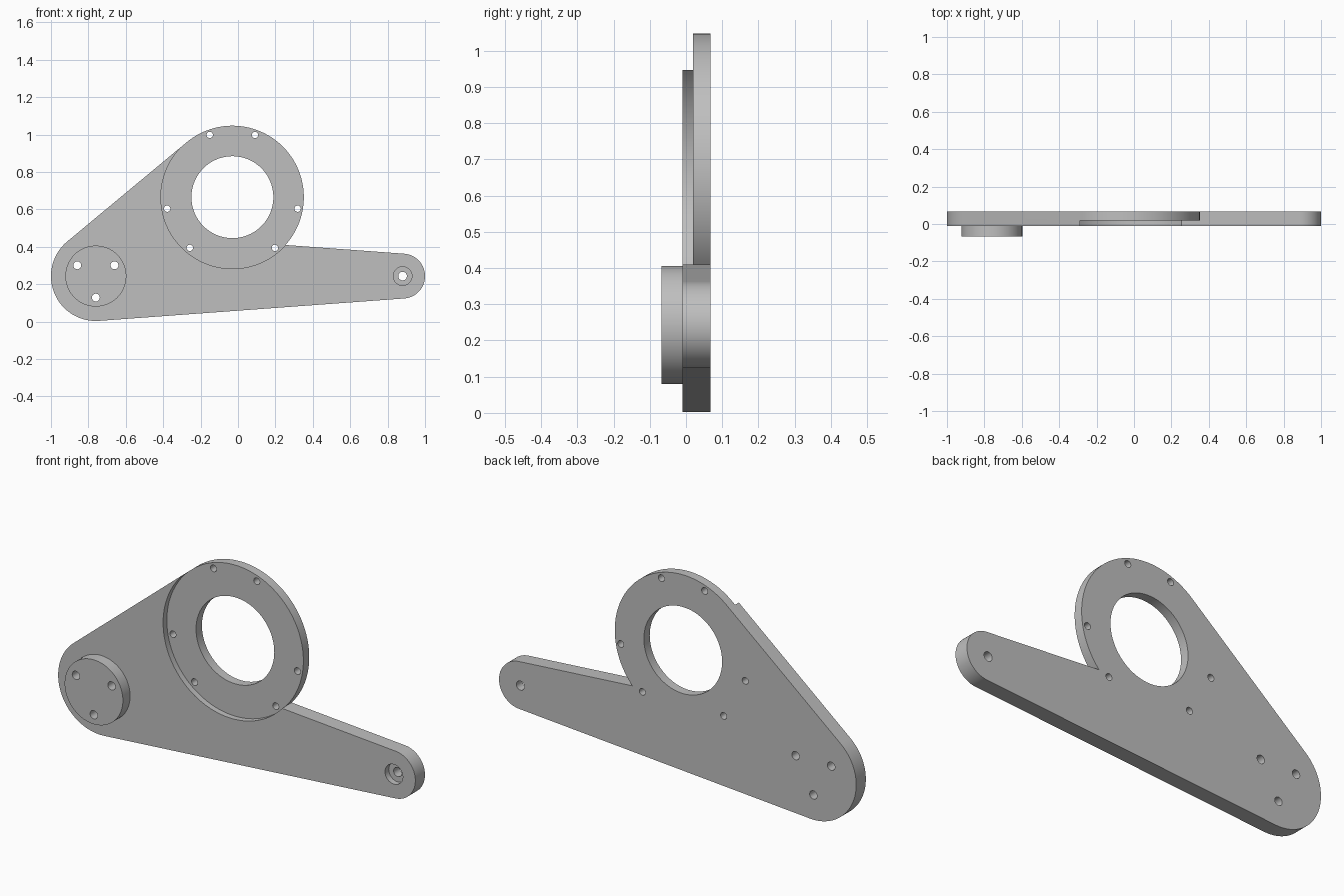
import bpy, bmesh
from math import sin, cos, pi, acos, atan2, hypot, radians

cube = bpy.data.objects.get("Cube")
if cube:
    bpy.data.objects.remove(cube, do_unlink=True)

grey = bpy.data.materials.new("plain_grey")
grey.use_nodes = True
grey.diffuse_color = (0.52, 0.52, 0.52, 1)
grey.node_tree.nodes["Principled BSDF"].inputs["Base Color"].default_value = (0.52, 0.52, 0.52, 1)

# Main layout: centre x, centre z, radius
PIVOT = (-0.76, 0.243, 0.24)
TIP = (0.88, 0.243, 0.12)
RING = (-0.03, 0.665, 0.382)
FRONT, BACK, RECESS, BOSS = -0.01, 0.067, 0.02, -0.068


def arc(c, a0, a1, n):
    return [(c[0] + c[2] * cos(a0 + (a1 - a0) * i / n),
             c[1] + c[2] * sin(a0 + (a1 - a0) * i / n)) for i in range(n + 1)]


def circle(x, z, r, n=48):
    return arc((x, z, r), 0, 2 * pi, n)[:-1]


def prism(name, points, y0, y1):
    bm = bmesh.new()
    face = bm.faces.new([bm.verts.new((x, y0, z)) for x, z in points])
    new = bmesh.ops.extrude_face_region(bm, geom=[face])["geom"]
    bmesh.ops.translate(bm, vec=(0, y1 - y0, 0),
                        verts=[v for v in new if isinstance(v, bmesh.types.BMVert)])
    bmesh.ops.recalc_face_normals(bm, faces=bm.faces)
    mesh = bpy.data.meshes.new(name)
    bm.to_mesh(mesh)
    bm.free()
    mesh.materials.append(grey)
    obj = bpy.data.objects.new(name, mesh)
    bpy.context.collection.objects.link(obj)
    return obj


def combine(target, tool, operation):
    tool.hide_render = True
    mod = target.modifiers.new("combine", "BOOLEAN")
    mod.operation, mod.solver, mod.object = operation, "EXACT", tool
    bpy.context.view_layer.objects.active = target
    bpy.ops.object.modifier_apply(modifier=mod.name)
    bpy.data.objects.remove(tool, do_unlink=True)


def bore(x, z, r, y0=-0.2, y1=0.2, n=32):
    combine(plate, prism("bore_cutter", circle(x, z, r, n), y0, y1), "DIFFERENCE")


def tangent(a, b):
    """Direction from a to b, and angle off it of the outer tangent points."""
    dx, dz = b[0] - a[0], b[1] - a[1]
    return atan2(dz, dx), acos((a[2] - b[2]) / hypot(dx, dz))


# Plate outline: pivot end, arm tip, then round the ring
d1, b1 = tangent(PIVOT, RING)
d2, b2 = tangent(PIVOT, TIP)
phi = d2 + b2
gap = PIVOT[2] - cos(phi) * (RING[0] - PIVOT[0]) - sin(phi) * (RING[1] - PIVOT[1])
meet = phi - acos(gap / RING[2])
outline = (arc(PIVOT, d1 + b1, d2 - b2 + 2 * pi, 48)
           + arc(TIP, d2 - b2, d2 + b2, 40)
           + arc(RING, meet, d1 + b1, 72))
plate = prism("bracket_plate", outline, FRONT, BACK)

# Raised round boss on the pivot end
combine(plate, prism("boss", circle(PIVOT[0], PIVOT[1], 0.163, 72), BOSS, 0.01), "UNION")

# Recessed ring seat and its large opening
bore(RING[0], RING[1], RING[2] + 0.0005, -0.2, RECESS, 144)
bore(RING[0], RING[1], 0.219, n=96)

# Bolt holes round the ring and in the boss
for deg in (-50, -10, 70, 110, 190, 230):
    a = radians(deg)
    bore(RING[0] + 0.354 * cos(a), RING[1] + 0.354 * sin(a), 0.017)
for deg in (30, 150, 270):
    a = radians(deg)
    bore(PIVOT[0] + 0.115 * cos(a), PIVOT[1] + 0.115 * sin(a), 0.021)

# Counterbored hole at the arm tip
bore(TIP[0], TIP[1], 0.05, -0.2, RECESS)
bore(TIP[0], TIP[1], 0.023)

# Smooth round walls, crisp edges
bpy.ops.object.select_all(action="DESELECT")
plate.select_set(True)
bpy.context.view_layer.objects.active = plate
bpy.ops.object.shade_smooth_by_angle(angle=radians(30))
